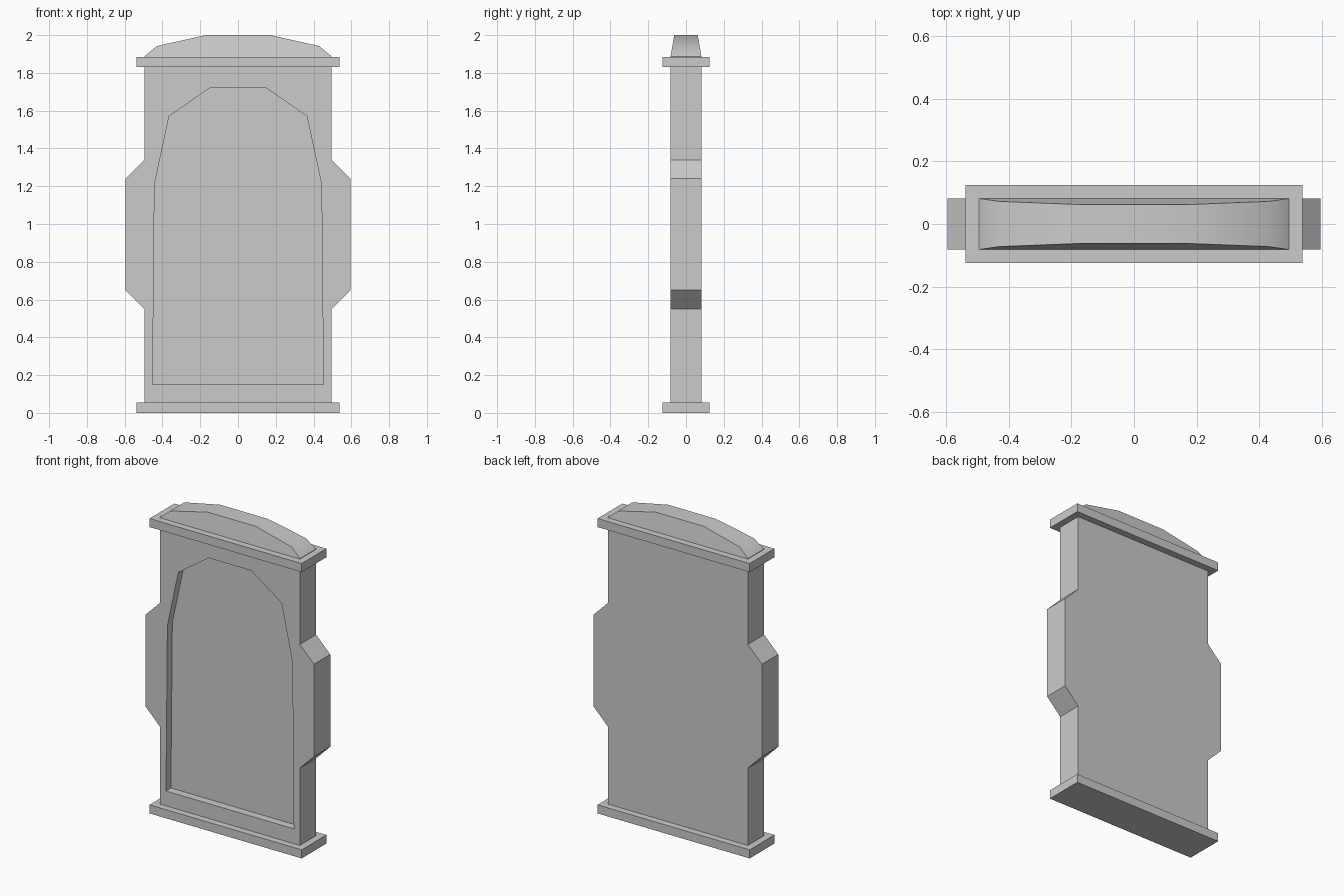
import bpy, bmesh, math

if "Cube" in bpy.data.objects:
    bpy.data.objects.remove(bpy.data.objects["Cube"])


def mirrored(half):
    """Close a right-hand (x, z) profile by mirroring it across x = 0."""
    return half + [(-x, z) for x, z in reversed(half)]


def prism(name, half, front, back):
    """Extrude a mirrored front profile; front/back give y as a function of z."""
    pts = mirrored(half)
    bm = bmesh.new()
    f = [bm.verts.new((x, front(z), z)) for x, z in pts]
    b = [bm.verts.new((x, back(z), z)) for x, z in pts]
    bm.faces.new(f)
    bm.faces.new(b[::-1])
    n = len(pts)
    for i in range(n):
        j = (i + 1) % n
        bm.faces.new((f[j], f[i], b[i], b[j]))
    bmesh.ops.recalc_face_normals(bm, faces=bm.faces)
    mesh = bpy.data.meshes.new(name)
    bm.to_mesh(mesh)
    bm.free()
    obj = bpy.data.objects.new(name, mesh)
    bpy.context.collection.objects.link(obj)
    return obj


def slab(name, half, y0, y1):
    return prism(name, half, lambda z: y0, lambda z: y1)


# Main panel with the stepped-out sides
panel = slab("panel", [(0.495, 0.03), (0.495, 0.55), (0.595, 0.65),
                       (0.595, 1.24), (0.495, 1.34), (0.495, 1.86)], -0.082, 0.082)

# Arched recess cut into the front
cutter = slab("recess_cutter", [(0.452, 0.15), (0.442, 1.21),
                                (0.365, 1.57), (0.15, 1.72)], -0.2, -0.032)
cutter.hide_render = True
cut = panel.modifiers.new("recess", 'BOOLEAN')
cut.operation = 'DIFFERENCE'
cut.solver = 'EXACT'
cut.object = cutter
bpy.context.view_layer.objects.active = panel
bpy.ops.object.modifier_apply(modifier=cut.name)
bpy.data.objects.remove(cutter)

# Base plate and top ledge
for name, z in (("base_plate", 0.0), ("top_ledge", 1.83)):
    slab(name, [(0.538, z), (0.538, z + 0.055)], -0.125, 0.125)


# Crown, tapering in depth towards its top
def crown_depth(z):
    return 0.082 - 0.02 * (z - 1.885) / 0.115


crown = prism("crown", [(0.495, 1.875), (0.495, 1.888), (0.43, 1.942), (0.17, 2.0)],
              lambda z: -crown_depth(z), crown_depth)
bpy.ops.object.select_all(action='DESELECT')
crown.select_set(True)
bpy.context.view_layer.objects.active = crown
bpy.ops.object.shade_smooth_by_angle(angle=math.radians(40))
